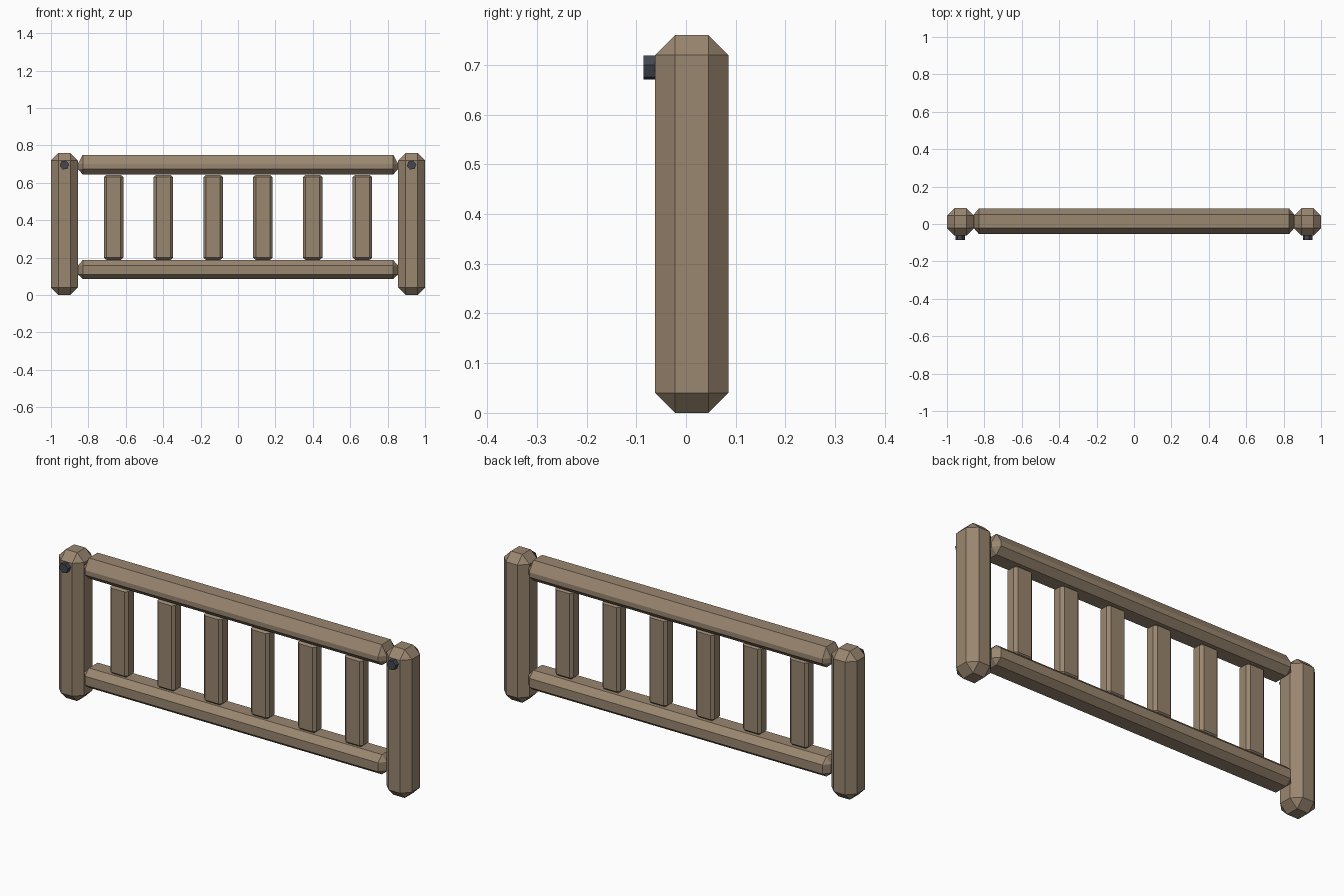
import bpy, bmesh, math
from itertools import product

cube = bpy.data.objects.get("Cube")
if cube:
    bpy.data.objects.remove(cube, do_unlink=True)


def material(name, rgb):
    m = bpy.data.materials.new(name)
    m.use_nodes = True
    m.diffuse_color = (*rgb, 1)
    m.node_tree.nodes["Principled BSDF"].inputs["Base Color"].default_value = (*rgb, 1)
    return m


WOOD = material("weathered wood", (0.32, 0.238, 0.16))
IRON = material("dark iron", (0.06, 0.063, 0.082))


def add_object(name, bm, mat):
    bmesh.ops.recalc_face_normals(bm, faces=bm.faces)
    mesh = bpy.data.meshes.new(name)
    bm.to_mesh(mesh)
    bm.free()
    mesh.materials.append(mat)
    obj = bpy.data.objects.new(name, mesh)
    bpy.context.collection.objects.link(obj)
    return obj


def hewn_beam(name, low, high, cut_low, cut_high):
    """Box with every edge chamfered; the cuts are the chamfer depths per axis."""
    bm = bmesh.new()
    for corner in product((0, 1), repeat=3):
        outer = [high[i] if s else low[i] for i, s in enumerate(corner)]
        inner = [high[i] - cut_high[i] if s else low[i] + cut_low[i]
                 for i, s in enumerate(corner)]
        for axis in range(3):
            bm.verts.new([outer[i] if i == axis else inner[i] for i in range(3)])
    bmesh.ops.convex_hull(bm, input=bm.verts)
    bmesh.ops.dissolve_limit(bm, angle_limit=math.radians(1),
                             verts=bm.verts, edges=bm.edges)
    return add_object(name, bm, WOOD)


Y = 0.012  # centre line of the woodwork

# End posts with an iron bolt on the front of each
for side, sx in (("left", 1), ("right", -1)):
    x = sx * 0.928
    cut = (0.04,) * 3
    hewn_beam(side + "_post", (x - 0.072, Y - 0.074, 0), (x + 0.072, Y + 0.073, 0.76), cut, cut)
    bm = bmesh.new()
    bmesh.ops.create_cone(bm, cap_ends=True, segments=6, radius1=0.0255,
                          radius2=0.0255, depth=0.03)
    bolt = add_object(side + "_bolt", bm, IRON)
    bolt.rotation_euler = (math.pi / 2, math.radians(20), 0)
    bolt.location = (x, -0.071, 0.695)

# Horizontal rails
for name, z0, z1, c0, c1 in (("top_rail", 0.645, 0.75, 0.03, 0.05),
                             ("bottom_rail", 0.086, 0.187, 0.025, 0.03)):
    hewn_beam(name, (-0.857, -0.053, z0), (0.857, 0.082, z1),
              (0.027, 0.032, c0), (0.027, 0.032, c1))

# Balusters between the rails
for i in range(6):
    x = (i - 2.5) * 0.266
    cut = (0.014, 0.014, 0.012)
    hewn_beam(f"baluster_{i + 1}", (x - 0.052, Y - 0.035, 0.188),
              (x + 0.052, Y + 0.035, 0.643), cut, cut)
